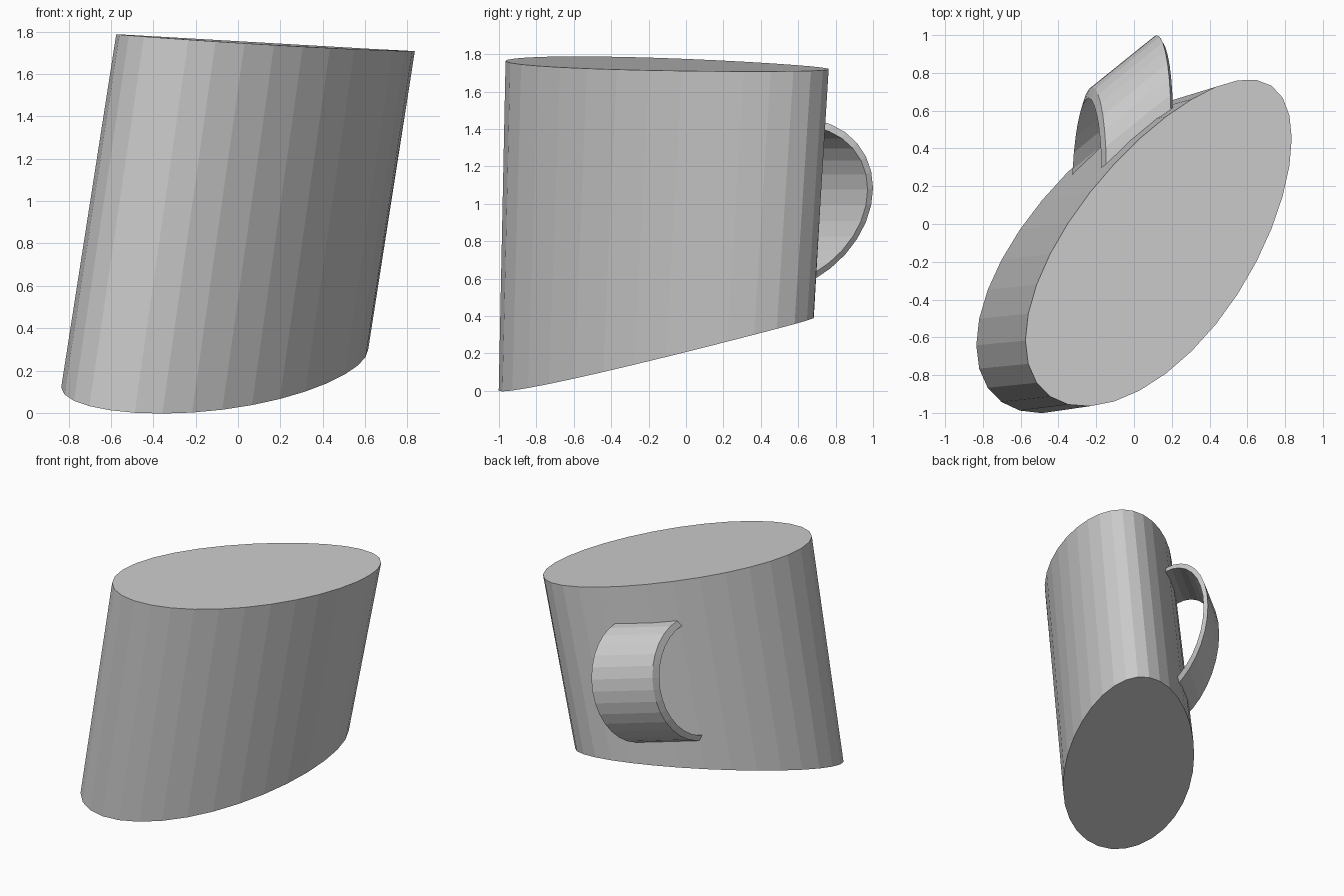
import bpy
import bmesh
from math import cos, sin, pi
from mathutils import Vector

SIDES = 32
ARC_STEPS = 16

cube = bpy.data.objects.get("Cube")
if cube:
    bpy.data.objects.remove(cube, do_unlink=True)

# Single flat grey for the whole mug
grey = bpy.data.materials.new("plain_grey")
grey.use_nodes = True
colour = (0.6, 0.6, 0.6, 1.0)
grey.diffuse_color = colour
grey.node_tree.nodes["Principled BSDF"].inputs["Base Color"].default_value = colour


def oval(centre, a, b, bow):
    """Ring on half axes a and b, its long sides pushed along bow."""
    ring = []
    for i in range(SIDES):
        t = 2 * pi * i / SIDES
        ring.append(Vector(centre) + Vector(a) * cos(t) + Vector(b) * sin(t)
                    + Vector(bow) * sin(t) ** 2)
    return ring


def loft(name, rings):
    """Join equal rings of points with quads and cap both ends."""
    bm = bmesh.new()
    loops = [[bm.verts.new(p) for p in ring] for ring in rings]
    n = len(loops[0])
    for low, high in zip(loops, loops[1:]):
        for i in range(n):
            j = (i + 1) % n
            bm.faces.new((low[i], low[j], high[j], high[i]))
    bm.faces.new(loops[0][::-1])
    bm.faces.new(loops[-1])
    bmesh.ops.recalc_face_normals(bm, faces=bm.faces)
    mesh = bpy.data.meshes.new(name)
    bm.to_mesh(mesh)
    bm.free()
    mesh.materials.append(grey)
    obj = bpy.data.objects.new(name, mesh)
    bpy.context.collection.objects.link(obj)
    return obj


# Leaning oval body with slanted, closed ends
bottom = oval((-0.11, -0.139, 0.21), (0.725, 0.503, 0.09), (0, 0.677, 0.175), (0.036, -0.029, -0.02))
top = oval((0.13, -0.082, 1.748), (0.705, 0.535, -0.04), (0, 0.68, 0.003), (0.04, -0.029, -0.008))
loft("mug_body", [bottom, top])

# Wide band handle with slanted rims: half an ellipse whose feet sink into the body
centre = Vector((0.11, 0.49, 0.985))
out = Vector((0.01, 0.51, 0.10))
up = Vector((0.085, 0, 0.463))
across = Vector((-0.36, -0.29, 0))
inner = 0.915
sections = []
for i in range(ARC_STEPS + 1):
    t = -pi / 2 + pi * i / ARC_STEPS
    arc = out * cos(t) + up * sin(t)
    outer_edge = centre + arc
    inner_edge = centre + arc * inner
    sections.append([outer_edge, outer_edge + across * 0.95,
                     inner_edge + across, inner_edge - across * 0.05])
loft("mug_handle", sections)
